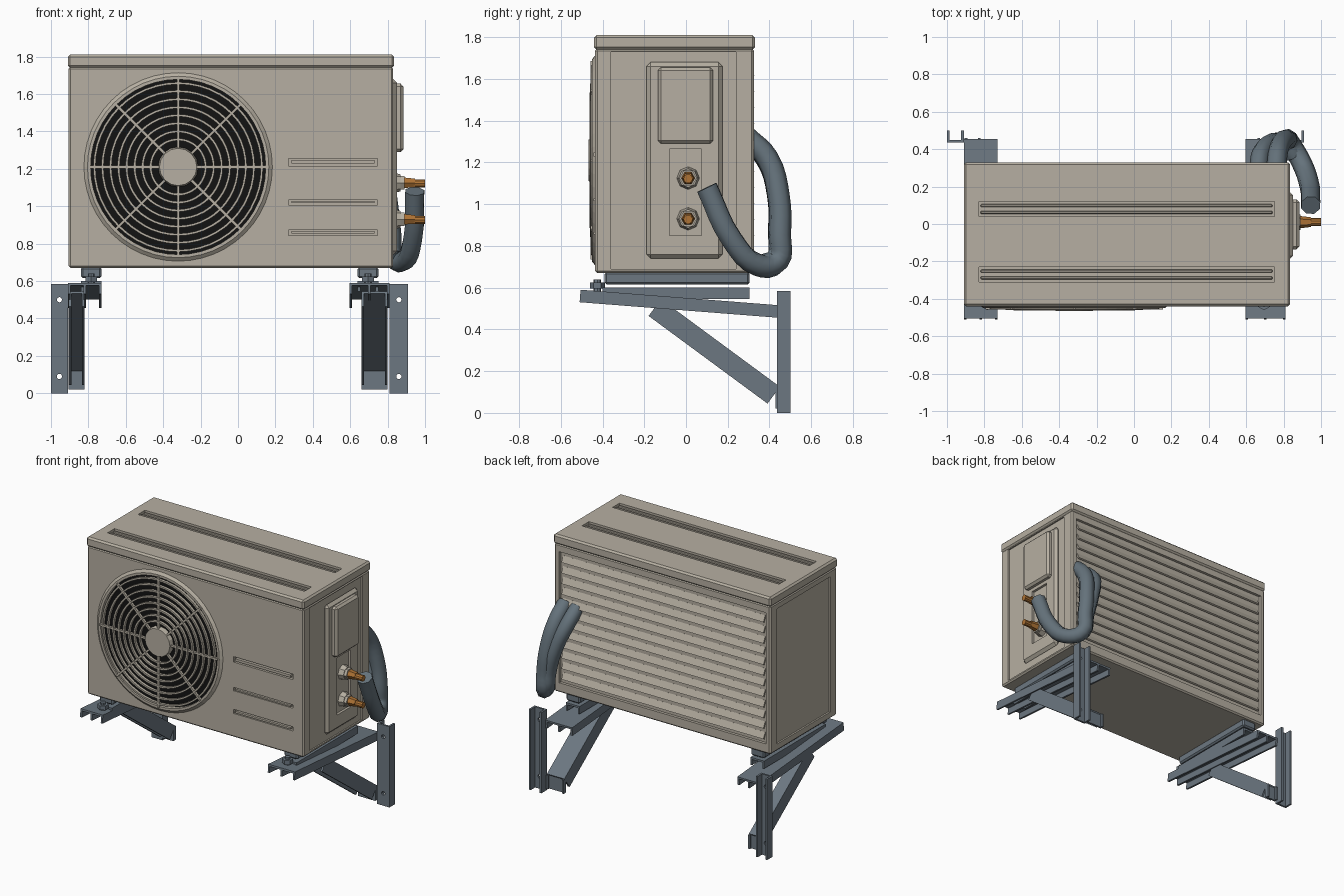
import bpy, bmesh, math
from mathutils import Matrix, Vector

start_cube = bpy.data.objects.get("Cube")
if start_cube:
    bpy.data.objects.remove(start_cube, do_unlink=True)


def material(name, r, g, b):
    m = bpy.data.materials.new(name)
    m.use_nodes = True
    m.diffuse_color = (r, g, b, 1)
    m.node_tree.nodes["Principled BSDF"].inputs["Base Color"].default_value = (r, g, b, 1)
    return m


BEIGE = material("beige casing", .47, .43, .36)
STEEL = material("slate steel", .15, .185, .22)
HOSE = material("grey insulation", .13, .17, .20)
COPPER = material("copper", .42, .17, .035)
BLACK = material("black interior", .006, .006, .006)


def finish(name, bm, mat, smooth=False):
    me = bpy.data.meshes.new(name)
    bmesh.ops.recalc_face_normals(bm, faces=bm.faces)
    for f in bm.faces:
        f.smooth = smooth
    bm.to_mesh(me)
    bm.free()
    me.materials.append(mat)
    ob = bpy.data.objects.new(name, me)
    bpy.context.collection.objects.link(ob)
    return ob


def add_box(bm, x, y, z):
    size = Vector((x[1] - x[0], y[1] - y[0], z[1] - z[0]))
    mid = Vector((sum(x), sum(y), sum(z))) / 2
    bmesh.ops.create_cube(bm, size=1, matrix=Matrix.Translation(mid) @ Matrix.Diagonal((*size, 1)))


def bake(ob):
    """Replace the mesh with its modified result."""
    dg = bpy.context.evaluated_depsgraph_get()
    me = bpy.data.meshes.new_from_object(ob.evaluated_get(dg))
    ob.modifiers.clear()
    ob.data = me


def box(name, x, y, z, mat, bevel=0):
    bm = bmesh.new()
    add_box(bm, x, y, z)
    ob = finish(name, bm, mat)
    if bevel:
        mod = ob.modifiers.new("bevel", 'BEVEL')
        mod.width = bevel
        mod.segments = 1
        bake(ob)
    return ob


def cylinder(name, loc, radius, depth, axis, sides, mat, tip=None):
    bm = bmesh.new()
    rot = Vector((0, 0, 1)).rotation_difference(Vector(axis)).to_matrix().to_4x4()
    bmesh.ops.create_cone(bm, cap_ends=True, segments=sides, radius1=radius,
                          radius2=radius if tip is None else tip, depth=depth,
                          matrix=Matrix.Translation(loc) @ rot)
    return finish(name, bm, mat)


def cut(ob, cutters):
    for c in cutters:
        mod = ob.modifiers.new("cut", 'BOOLEAN')
        mod.operation = 'DIFFERENCE'
        mod.solver = 'EXACT'
        mod.object = c
    bake(ob)
    for c in cutters:
        bpy.data.objects.remove(c, do_unlink=True)


def lathe_front(name, profile, centre, mat, steps=48):
    """Spin (radius, y) points about an axis along y."""
    bm = bmesh.new()
    cx, cz = centre
    vs = [bm.verts.new((cx + r, y, cz)) for r, y in profile]
    es = [bm.edges.new((vs[i], vs[(i + 1) % len(vs)])) for i in range(len(vs))]
    bmesh.ops.spin(bm, geom=vs + es, cent=(cx, 0, cz), axis=(0, 1, 0), angle=math.tau, steps=steps)
    bmesh.ops.remove_doubles(bm, verts=bm.verts, dist=.0005)
    return finish(name, bm, mat)


# Casing with fan opening, louvre slots and recessed panels
FAN = (-.32, 1.21)
SLOTS = ((1.235, .04), (1.02, .025), (.858, .03))
casing = box("casing", (-.905, .83), (-.435, .325), (.67, 1.745), BEIGE, .01)
cutters = [cylinder("fan_cutter", (FAN[0], -.42, FAN[1]), .475, .14, (0, 1, 0), 48, BEIGE),
           box("back_cutter", (-.87, .79), (.305, .4), (.74, 1.69), BEIGE),
           box("right_cutter", (.82, .9), (-.36, .24), (.69, 1.73), BEIGE),
           box("left_cutter", (-1, -.893), (-.36, .25), (.72, 1.70), BEIGE)]
for z, h in SLOTS:
    cutters.append(box("slot_cutter", (.27, .745), (-.5, -.415), (z - h / 2, z + h / 2), BEIGE))
cut(casing, cutters)
for z, h in SLOTS:
    lip = box("front_louvre", (.285, .73), (-.442, -.41), (z - h * .15, z + h * .3), BEIGE)

# Lid with two long grooves and ribs inside them
lid = box("lid", (-.91, .835), (-.44, .33), (1.74, 1.81), BEIGE, .012)
GROOVES = (.08, -.27)
cut(lid, [box("groove_cutter", (-.83, .75), (y - .04, y + .04), (1.79, 1.9), BEIGE) for y in GROOVES])
for y in GROOVES:
    for dy in (-.018, .018):
        box("lid_rib", (-.82, .74), (y + dy - .008, y + dy + .008), (1.785, 1.805), BEIGE, .004)

# Back louvres
for i in range(12):
    z = .79 + i * .077
    bm = bmesh.new()
    add_box(bm, (-.85, .77), (-.006, .006), (-.024, .024))
    bmesh.ops.transform(bm, verts=bm.verts,
                        matrix=Matrix.Translation((0, .312, z)) @ Matrix.Rotation(.45, 4, 'X'))
    finish("back_louvre", bm, BEIGE)

# Fan opening, rim, rings, spokes and hub
cylinder("fan_interior", (FAN[0], -.385, FAN[1]), .473, .06, (0, 1, 0), 48, BLACK)
lathe_front("fan_rim", [(.505, -.434), (.485, -.45), (.468, -.45), (.468, -.42), (.49, -.42)], FAN, BEIGE)
RINGS = 8
for i in range(RINGS):
    r = .147 + i * .043
    y = -.463 + .012 * (i / RINGS) ** 3
    lathe_front("grille_ring", [(r - .006, y), (r + .006, y), (r + .006, y + .02), (r - .006, y + .02)],
                FAN, BEIGE)
for i in range(8):
    bm = bmesh.new()
    add_box(bm, (.08, .475), (-.458, -.44), (-.007, .007))
    bmesh.ops.transform(bm, verts=bm.verts, matrix=Matrix.Translation((FAN[0], 0, FAN[1]))
                        @ Matrix.Rotation(i * math.pi / 4, 4, 'Y'))
    finish("grille_spoke", bm, BEIGE)
cylinder("fan_hub", (FAN[0], -.45, FAN[1]), .108, .032, (0, -1, 0), 16, BEIGE, .1)

# Service panel, cover and pipe valves
panel = box("service_panel", (.81, .85), (-.19, .175), (.74, 1.68), BEIGE, .02)
cut(panel, [box("valve_cutter", (.832, .9), (-.08, .075), (.85, 1.265), BEIGE)])
box("service_cover", (.83, .885), (-.135, .13), (1.29, 1.655), BEIGE, .015)
for z in (1.125, .93):
    cylinder("valve_base", (.85, .01, z), .055, .04, (1, 0, 0), 8, BEIGE, .045)
    cylinder("valve_nut", (.875, .01, z), .042, .03, (1, 0, 0), 6, BEIGE)
    cylinder("copper_nut", (.915, .01, z), .033, .06, (1, 0, 0), 6, COPPER, .026)
    cylinder("copper_pipe", (.955, .01, z - .003), .022, .09, (1, 0, 0), 10, COPPER)


# Insulated hoses
def hose(name, points, radius):
    cu = bpy.data.curves.new(name, 'CURVE')
    cu.dimensions = '3D'
    cu.bevel_depth = radius
    cu.bevel_resolution = 2
    cu.resolution_u = 4
    cu.use_fill_caps = True
    sp = cu.splines.new('BEZIER')
    sp.bezier_points.add(len(points) - 1)
    for bp, p in zip(sp.bezier_points, points):
        bp.co = p
        bp.handle_left_type = bp.handle_right_type = 'AUTO'
    tmp = bpy.data.objects.new(name + "_path", cu)
    bpy.context.collection.objects.link(tmp)
    me = bpy.data.meshes.new_from_object(tmp.evaluated_get(bpy.context.evaluated_depsgraph_get()))
    bpy.data.objects.remove(tmp, do_unlink=True)
    me.materials.clear()
    me.materials.append(HOSE)
    ob = bpy.data.objects.new(name, me)
    bpy.context.collection.objects.link(ob)
    bpy.ops.object.select_all(action='DESELECT')
    ob.select_set(True)
    bpy.context.view_layer.objects.active = ob
    bpy.ops.object.shade_smooth_by_angle(angle=math.radians(50))


hose("outer_hose", [(.76, .29, 1.32), (.77, .39, 1.22), (.80, .445, 1.03), (.82, .45, .85),
                    (.83, .44, .725), (.89, .34, .71), (.935, .22, .83), (.945, .10, 1.08)], .054)
hose("inner_hose", [(.665, .29, 1.31), (.68, .38, 1.22), (.74, .435, 1.05), (.79, .44, .87),
                    (.81, .43, .74), (.85, .37, .71)], .05)


# Wall brackets
def channel(name, x, a, b, depth, ribs=2, t=.014):
    """Channel from a to b in the side plane; the web is on top."""
    a, b = Vector((0, *a)), Vector((0, *b))
    d = b - a
    bm = bmesh.new()
    add_box(bm, x, (0, d.length), (-t, 0))
    for i in range(ribs):
        x0 = x[0] + (x[1] - x[0] - t) * i / (ribs - 1)
        add_box(bm, (x0, x0 + t), (0, d.length), (-depth, -t))
    bmesh.ops.transform(bm, verts=bm.verts,
                        matrix=Matrix.Translation(a) @ Matrix.Rotation(math.atan2(d.z, d.y), 4, 'X'))
    return finish(name, bm, STEEL)


def bracket(side, arm, brace, post, foot):
    channel(side + "_arm", arm, (-.505, .59), (.455, .515), .06, 3)
    channel(side + "_brace", brace, (-.12, .545), (.45, .125), .1)
    channel(side + "_foot_plate", brace, (.43, .02), (.43, .12), .03)
    p = channel(side + "_post", post, (.435, 0), (.435, .585), .065)
    mid = sum(post) / 2
    cut(p, [cylinder("hole_cutter", (mid, .44, z), .014, .1, (0, 1, 0), 12, STEEL) for z in (.09, .5)])
    rail = (foot - .055, foot + .055)
    channel(side + "_inner_rail", rail, (-.4, .6), (.305, .6), .055)
    box(side + "_unit_foot", rail, (-.39, .305), (.615, .675), STEEL, .01)
    cylinder(side + "_bolt", (foot, -.425, .605), .018, .07, (0, 0, 1), 8, STEEL)
    cylinder(side + "_nut", (foot, -.425, .61), .036, .03, (0, 0, 1), 6, STEEL)


bracket("left", (.595, .81), (.66, .80), (.81, .91), .695)
bracket("right", (-.91, -.73), (-.905, -.82), (-1, -.91), -.785)
